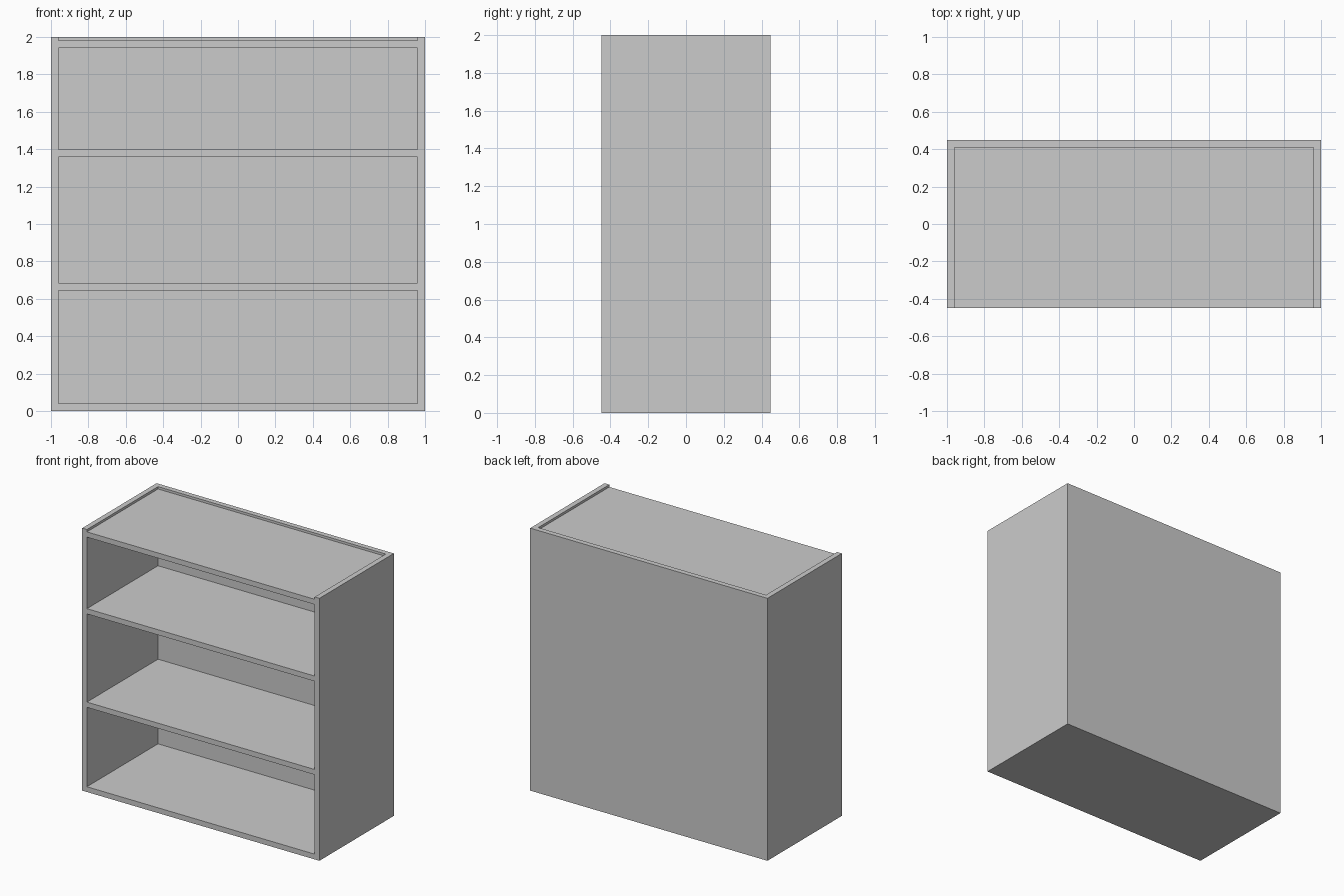
import bpy

if "Cube" in bpy.data.objects:
    bpy.data.objects.remove(bpy.data.objects["Cube"])

W, D, H, T = 2.0, 0.896, 2.0, 0.04   # overall size and board thickness


def board(name, x0, x1, y0, y1, z0, z1):
    bpy.ops.mesh.primitive_cube_add(
        size=1, location=((x0 + x1) / 2, (y0 + y1) / 2, (z0 + z1) / 2))
    ob = bpy.context.object
    ob.name = name
    ob.scale = (x1 - x0, y1 - y0, z1 - z0)
    bpy.ops.object.transform_apply(location=False, rotation=False, scale=True)
    return ob


inner = W / 2 - T
front, back = -D / 2, D / 2

# Full-height side panels
board("left_side", -W / 2, -inner, front, back, 0, H)
board("right_side", inner, W / 2, front, back, 0, H)

# Back panel between the sides
board("back_panel", -inner, inner, back - T, back, 0, H)

# Horizontal boards; the top one sits slightly below the rim
for name, z in (("bottom_board", 0), ("lower_shelf", 0.645),
                ("upper_shelf", 1.357), ("top_board", 1.942)):
    board(name, -inner, inner, front, back - T, z, z + T)
